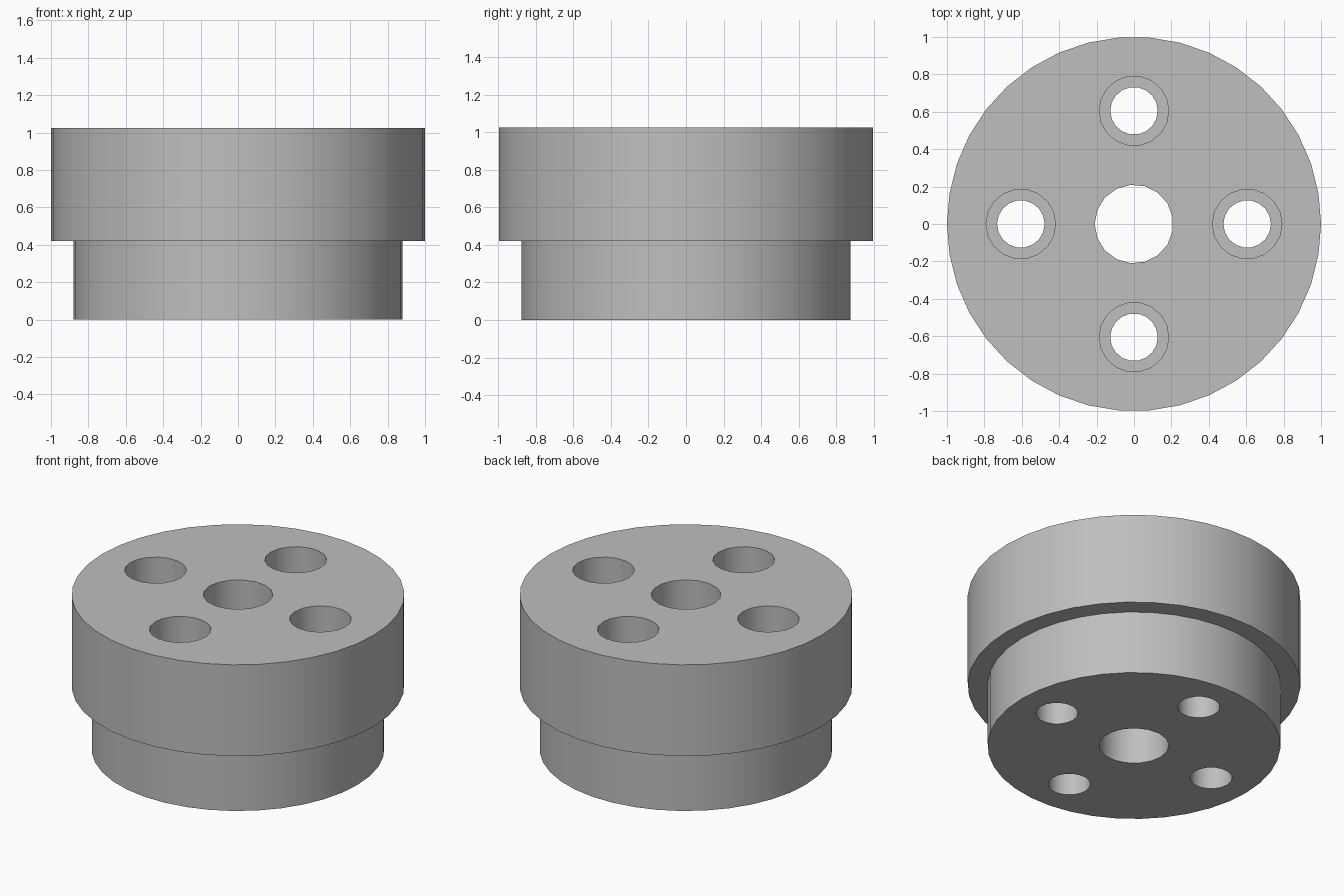
import bpy
import bmesh
from math import cos, sin, pi

cube = bpy.data.objects.get("Cube")
if cube:
    bpy.data.objects.remove(cube)

HEIGHT, STEP = 1.025, 0.42
HOLE_CIRCLE = 0.605

metal = bpy.data.materials.new("plain grey")
metal.use_nodes = True
grey = (0.52, 0.52, 0.52, 1)
metal.diffuse_color = grey
metal.node_tree.nodes["Principled BSDF"].inputs["Base Color"].default_value = grey


def turned(name, profile, sides, centre=(0, 0), start=0.0):
    """Closed solid turned about a vertical axis from (radius, z) points, bottom up."""
    bm = bmesh.new()
    angles = [start + 2 * pi * i / sides for i in range(sides)]
    rings = [[bm.verts.new((centre[0] + r * cos(a), centre[1] + r * sin(a), z))
              for a in angles] for r, z in profile]
    for low, high in zip(rings, rings[1:]):
        for i in range(sides):
            j = (i + 1) % sides
            bm.faces.new((low[i], low[j], high[j], high[i]))
    bm.faces.new(rings[0][::-1])
    bm.faces.new(rings[-1])
    mesh = bpy.data.meshes.new(name)
    bm.to_mesh(mesh)
    bm.free()
    obj = bpy.data.objects.new(name, mesh)
    bpy.context.collection.objects.link(obj)
    mesh.materials.append(metal)
    return obj


# Stepped body: narrow spigot below, wide flange above
body = turned("stepped_flange",
              [(0.88, 0), (0.88, STEP), (1, STEP), (1, HEIGHT)], 38)

# Centre bore and four counterbored bolt holes
cutters = [turned("centre_bore_cutter", [(0.21, -0.1), (0.21, HEIGHT + 0.1)], 17, start=pi)]
for k in range(4):
    a = k * pi / 2
    cutters.append(turned("bolt_hole_cutter",
                          [(0.127, -0.1), (0.127, STEP), (0.186, STEP), (0.186, HEIGHT + 0.1)],
                          18, (HOLE_CIRCLE * cos(a), HOLE_CIRCLE * sin(a))))

bpy.ops.object.select_all(action="DESELECT")
body.select_set(True)
bpy.context.view_layer.objects.active = body
for cutter in cutters:
    cutter.hide_render = True
    cut = body.modifiers.new("hole", "BOOLEAN")
    cut.operation = "DIFFERENCE"
    cut.solver = "EXACT"
    cut.object = cutter
    bpy.ops.object.modifier_apply(modifier=cut.name)
    bpy.data.objects.remove(cutter)

bpy.ops.object.shade_smooth_by_angle(angle=pi / 6)
